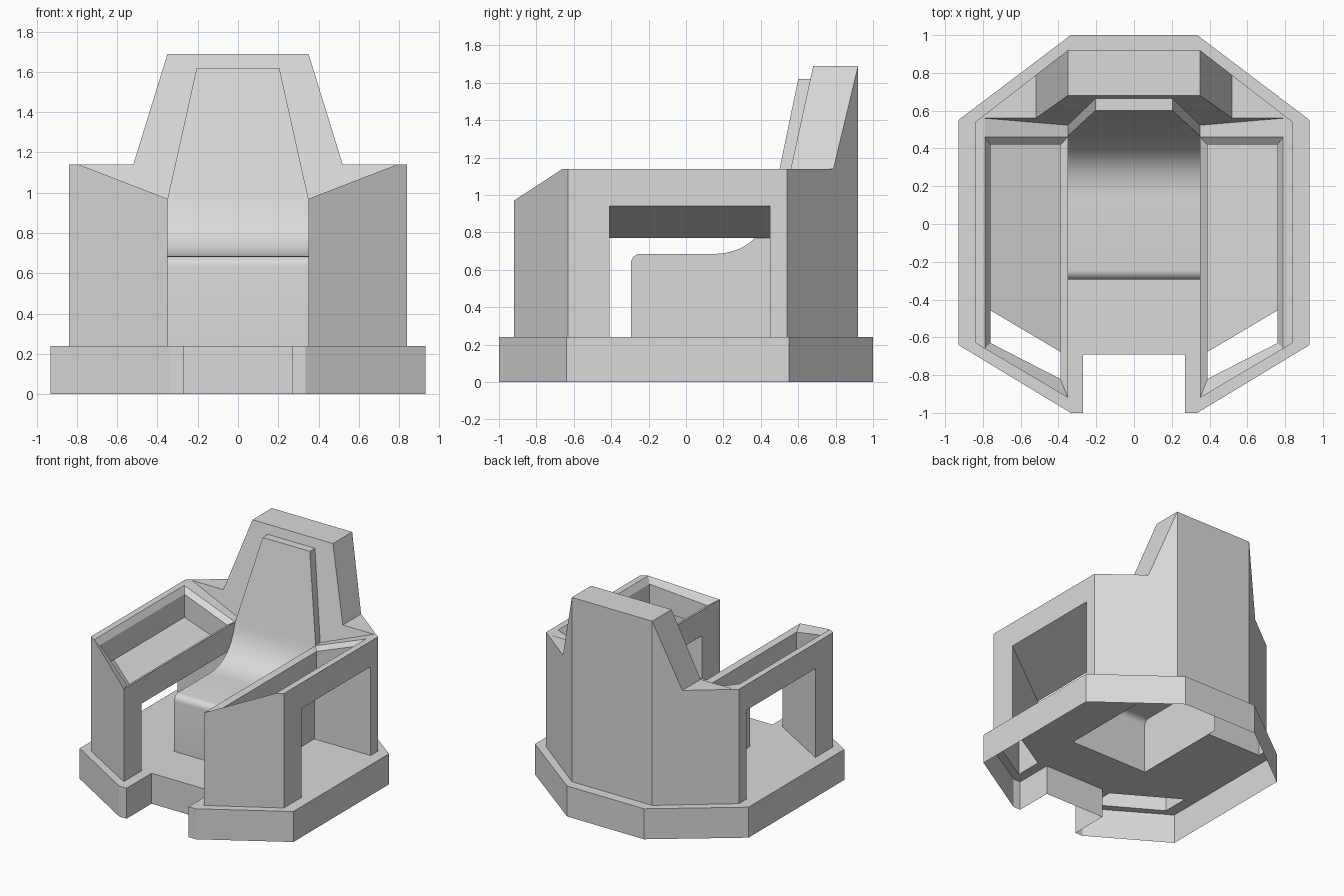
import bpy, bmesh, math
from mathutils import Vector

cube = bpy.data.objects.get("Cube")
if cube:
    bpy.data.objects.remove(cube, do_unlink=True)

grey = bpy.data.materials.new("plain_grey")
grey.use_nodes = True
colour = (0.7, 0.7, 0.7, 1)
grey.diffuse_color = colour
grey.node_tree.nodes["Principled BSDF"].inputs["Base Color"].default_value = colour


def shell(name, panels, smooth=False):
    """Join flat panels of the +x half into one thin shell, mirrored to -x."""
    bm = bmesh.new()
    for side in (1, -1):
        for panel in panels:
            pts = [(side * x, y, z) for x, y, z in panel]
            bm.faces.new([bm.verts.new(p) for p in pts[::side]])
    bmesh.ops.remove_doubles(bm, verts=bm.verts, dist=0.0005)
    # Merge the halves of flat panels that meet on the centre line
    seam = [e for e in bm.edges if len(e.link_faces) == 2
            and all(abs(v.co.x) < 0.001 for v in e.verts)]
    bmesh.ops.dissolve_edges(bm, edges=seam, use_verts=True)
    bmesh.ops.recalc_face_normals(bm, faces=bm.faces)
    mesh = bpy.data.meshes.new(name)
    bm.to_mesh(mesh)
    bm.free()
    mesh.materials.append(grey)
    if smooth:
        mesh.polygons.foreach_set("use_smooth", [True] * len(mesh.polygons))
        mesh.set_sharp_from_angle(angle=math.radians(30))
    obj = bpy.data.objects.new(name, mesh)
    bpy.context.collection.objects.link(obj)
    return obj


def at_z(points, z):
    return [(x, y, z) for x, y in points]


def at_x(points, x):
    return [(x, y, z) for y, z in points]


# Shared dimensions: inner and outer arm walls, rim edge, shoulder, heights
INN, OUT, RIM, SHO = 0.35, 0.84, 0.79, 0.52
DECK, ARM, LOW, TOP = 0.24, 1.14, 0.97, 1.69
HOLE_BACK, CORNER = 0.45, 0.54


def front_y(x):
    return -0.92 + 0.29 * (x - INN) / (OUT - INN)


def post_y(x):
    return front_y(x) + 0.22


def rim_z(x):
    return LOW + (ARM - LOW) * (x - INN) / (RIM - INN)


def tray_z(x):
    return 0.77 + 0.17 * (x - INN) / (OUT - INN)


def rest_y(z):
    return 0.56 + 0.218 * (z - ARM)


# Base: open underneath, with a notch in front
outline = [(0, 1), (0.335, 1), (0.93, 0.55), (0.93, -0.64), (0.335, -1),
           (0.27, -1), (0.27, -0.69), (0, -0.69)]
base = [[(*a, 0), (*b, 0), (*b, DECK), (*a, DECK)]
        for a, b in zip(outline, outline[1:])]
base.append(at_z(outline[:-1] + [(INN, -0.69), (INN, -0.92), (OUT, -0.63),
                                 (OUT, CORNER), (INN, 0.92), (0, 0.92)], DECK))
base.append(at_z([(0, -0.69), (INN, -0.69), (INN, -0.29), (0, -0.29)], DECK))
base.append(at_z([(INN, post_y(INN)), (OUT, post_y(OUT)),
                  (OUT, HOLE_BACK), (INN, HOLE_BACK)], DECK))
shell("base", base)


# Arms: hollow front post, side opening and sloping tray
def arm_wall(x, top, back):
    f, p, t = front_y(x), post_y(x), tray_z(x)
    return at_x([(f, DECK), (f, top), (back, top), (back, DECK),
                 (HOLE_BACK, DECK), (HOLE_BACK, t), (p, t), (p, DECK)], x)


arms = [arm_wall(OUT, ARM, CORNER), arm_wall(INN, LOW, rest_y(LOW))]
arms.append([(OUT, front_y(OUT), DECK), (OUT, front_y(OUT), ARM),
             (RIM, front_y(RIM), ARM), (INN, front_y(INN), LOW),
             (INN, front_y(INN), DECK)])
for edge in (post_y, lambda x: HOLE_BACK):
    arms.append([(OUT, edge(OUT), DECK), (OUT, edge(OUT), tray_z(OUT)),
                 (INN, edge(INN), tray_z(INN)), (INN, edge(INN), DECK)])
arms.append([(x, y, tray_z(x)) for x, y in
             ((OUT, post_y(OUT)), (INN, post_y(INN)),
              (INN, HOLE_BACK), (OUT, HOLE_BACK))])
# Flat outer rim, sloping rear rim, bevelled lip and tray sides
arms.append(at_z([(OUT, front_y(OUT)), (RIM, front_y(RIM)),
                  (RIM, rest_y(ARM)), (OUT, CORNER)], ARM))
arms.append([(x, y, rim_z(x)) for x, y in
             ((INN, 0.46), (RIM, 0.46), (RIM, rest_y(ARM)), (INN, rest_y(LOW)))])
lip = [(RIM, front_y(RIM)), (INN, front_y(INN)), (INN, 0.46), (RIM, 0.46)]
well = [(0.76, -0.63), (0.39, -0.82), (0.39, 0.42), (0.76, 0.42)]
rings = [[(x, y, rim_z(x)) for x, y in lip],
         [(x, y, rim_z(x) - 0.035) for x, y in well],
         [(x, y, tray_z(x)) for x, y in well]]
for upper, lower in zip(rings, rings[1:]):
    for i in range(4):
        j = (i + 1) % 4
        arms.append([upper[i], upper[j], lower[j], lower[i]])
shell("arms", arms)

# Back shell: rear walls, shoulders and tall tapered rest
sho_y = 0.92 - 0.38 * (SHO - INN) / (OUT - INN)
back = [
    [(0, 0.92, DECK), (INN, 0.92, DECK), (INN, 0.92, TOP), (0, 0.92, TOP)],
    [(INN, 0.92, DECK), (INN, 0.92, TOP), (SHO, sho_y, ARM),
     (OUT, CORNER, ARM), (OUT, CORNER, DECK)],
    at_z([(0, rest_y(TOP)), (INN, rest_y(TOP)), (INN, 0.92), (0, 0.92)], TOP),
    [(INN, rest_y(TOP), TOP), (INN, 0.92, TOP), (SHO, sho_y, ARM),
     (SHO, rest_y(ARM), ARM)],
    at_z([(SHO, rest_y(ARM)), (SHO, sho_y), (OUT, CORNER), (RIM, rest_y(ARM))], ARM),
    [(x, rest_y(z), z) for x, z in
     ((0, TOP), (INN, TOP), (SHO, ARM), (RIM, ARM), (INN, LOW), (0, LOW))],
]
shell("back_shell", back)

# Seat: rounded front edge sweeping up into the tapered cushion
profile = [(-0.295, DECK)]
for k in range(7):
    a = math.pi * (1 - k / 12)
    profile.append((-0.245 + 0.05 * math.cos(a), 0.635 + 0.05 * math.sin(a)))
start, bend, end = Vector((0.14, 0.685)), Vector((0.405, 0.685)), Vector((0.465, LOW))
for k in range(17):
    t = k / 16
    profile.append(tuple(start * (1 - t) ** 2 + bend * 2 * t * (1 - t) + end * t * t))
seat = [[(0, *a), (INN, *a), (INN, *b), (0, *b)] for a, b in zip(profile, profile[1:])]
seat.append(at_x(profile + [(rest_y(LOW), LOW), (rest_y(LOW), DECK)], INN))
head_w, head_y, head_z = 0.205, 0.60, 1.62
head_back = rest_y(head_z)
seat.append([(0, *end), (INN, *end), (head_w, head_y, head_z), (0, head_y, head_z)])
seat.append([(INN, *end), (INN, rest_y(LOW), LOW),
             (head_w, head_back, head_z), (head_w, head_y, head_z)])
seat.append(at_z([(0, head_y), (head_w, head_y),
                  (head_w, head_back), (0, head_back)], head_z))
shell("seat", seat, smooth=True)
